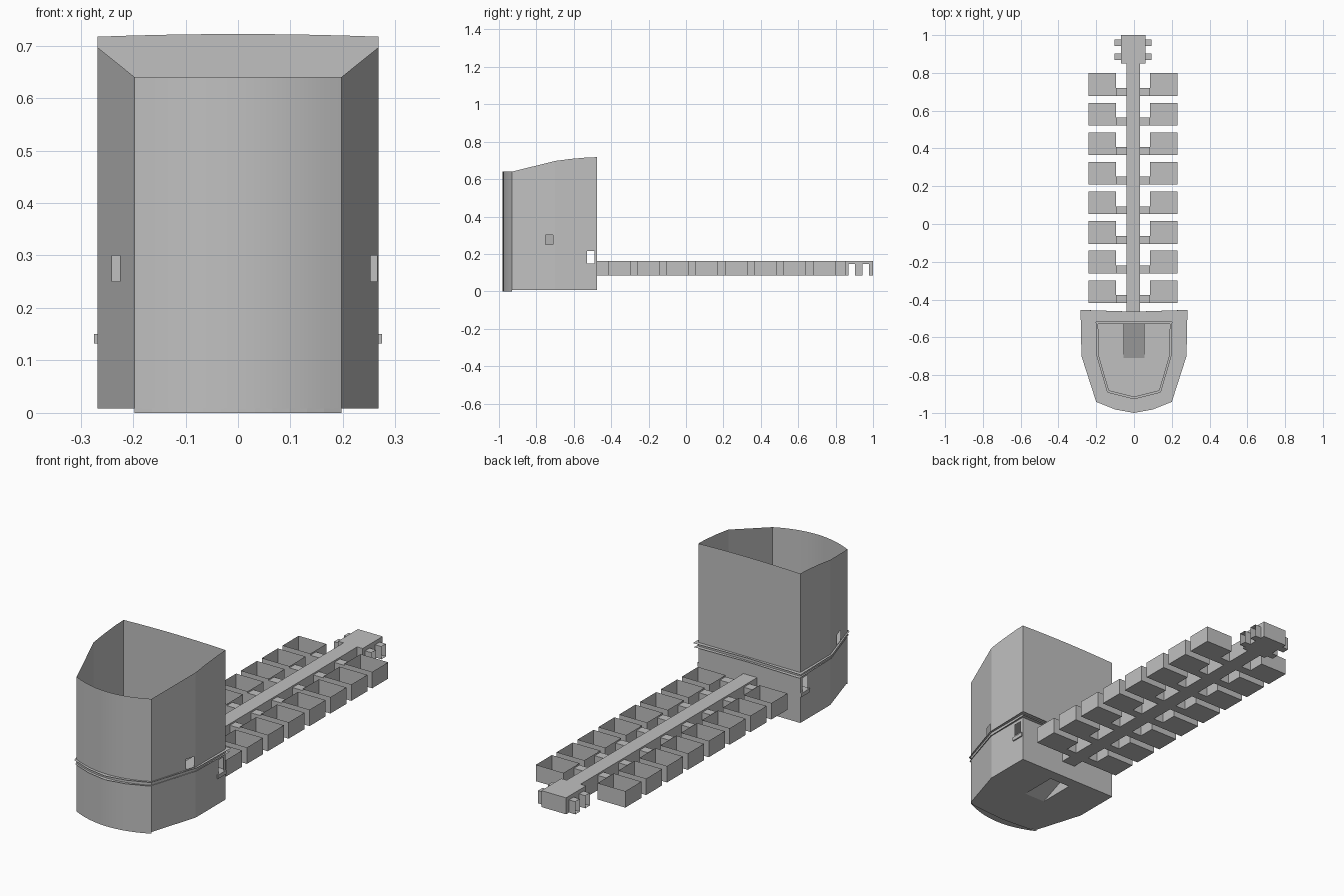
import bpy, bmesh, math

cube = bpy.data.objects.get("Cube")
if cube:
    bpy.data.objects.remove(cube, do_unlink=True)

GREY = (0.53, 0.53, 0.53, 1.0)
mat = bpy.data.materials.new("plain_grey")
mat.use_nodes = True
mat.diffuse_color = GREY
mat.node_tree.nodes["Principled BSDF"].inputs["Base Color"].default_value = GREY

CX = -0.005          # axis of the cell wing
LOW, HIGH = 0.085, 0.163


def finish(name, bm, smooth=False):
    bmesh.ops.remove_doubles(bm, verts=bm.verts[:], dist=0.0005)
    bmesh.ops.recalc_face_normals(bm, faces=bm.faces[:])
    mesh = bpy.data.meshes.new(name)
    bm.to_mesh(mesh)
    bm.free()
    mesh.materials.append(mat)
    obj = bpy.data.objects.new(name, mesh)
    bpy.context.collection.objects.link(obj)
    if smooth:
        bpy.ops.object.select_all(action='DESELECT')
        obj.select_set(True)
        bpy.context.view_layer.objects.active = obj
        bpy.ops.object.shade_smooth_by_angle(angle=math.radians(15))
    return obj


def poly(bm, pts):
    return bm.faces.new([bm.verts.new(p) for p in pts])


def box(bm, x0, x1, y0, y1, z0, z1, skip=""):
    """Box whose sides listed in skip (w e s n b t) are left open."""
    sides = {
        "w": [(x0, y0, z0), (x0, y0, z1), (x0, y1, z1), (x0, y1, z0)],
        "e": [(x1, y0, z0), (x1, y1, z0), (x1, y1, z1), (x1, y0, z1)],
        "s": [(x0, y0, z0), (x1, y0, z0), (x1, y0, z1), (x0, y0, z1)],
        "n": [(x0, y1, z0), (x0, y1, z1), (x1, y1, z1), (x1, y1, z0)],
        "b": [(x0, y0, z0), (x0, y1, z0), (x1, y1, z0), (x1, y0, z0)],
        "t": [(x0, y0, z1), (x1, y0, z1), (x1, y1, z1), (x0, y1, z1)],
    }
    for key, pts in sides.items():
        if key not in skip:
            poly(bm, pts)


def wall(bm, path, levels, is_hole):
    """Closed thin wall along (x, y, top) points, leaving out hole panels."""
    for a, b in zip(path, path[1:] + path[:1]):
        mx, my = (a[0] + b[0]) / 2, (a[1] + b[1]) / 2
        for i, z0 in enumerate(levels):
            last = i == len(levels) - 1
            za, zb = (a[2], b[2]) if last else (levels[i + 1],) * 2
            if not is_hole(mx, my, (z0 + za) / 2):
                poly(bm, [(a[0], a[1], z0), (b[0], b[1], z0),
                          (b[0], b[1], zb), (a[0], a[1], za)])


def mirrored_sheet(bm, half, z):
    """Flat sheet from a half outline lying on the +x side."""
    for s in (1, -1):
        poly(bm, [(s * x, y, z) for x, y in half])


# Plan of the tall hall: bowed front, tapering flanks, flat back
def front_y(x):
    return -0.98 + 0.05 * (x / 0.197) ** 2


def flank_x(y):
    return 0.268 if y > -0.7 else 0.268 - 0.071 * (-0.7 - y) / 0.23


def top_z(y):
    if y < -0.7:
        return 0.64 + 0.057 * (y + 0.93) / 0.23
    return 0.697 + 0.02 * math.sin((y + 0.7) / 0.225 * math.pi / 2)


flank_ys = [-0.93, -0.84, -0.79, -0.75, -0.71, -0.7, -0.62, -0.53, -0.49, -0.475]
front_xs = [0.197 * i / 6 for i in range(-5, 6)]
back_xs = [0.268 * i / 4 for i in range(3, -4, -1)]
hall = [(x, front_y(x), 0.64) for x in front_xs]
hall += [(flank_x(y), y, top_z(y)) for y in flank_ys]
hall += [(x, -0.475, 0.722 - 0.07 * x * x) for x in back_xs]
hall += [(-flank_x(y), y, top_z(y)) for y in reversed(flank_ys)]


def hall_hole(x, y, z):
    if abs(x) < 0.2 or y > -0.48:
        return False
    door = -0.53 < y < -0.49 and 0.15 < z < 0.215
    span = (-0.75, -0.71) if x > 0 else (-0.84, -0.79)
    window = span[0] < y < span[1] and 0.25 < z < 0.3
    return door or window


bm = bmesh.new()
wall(bm, hall, [0.008, 0.15, 0.215, 0.25, 0.3], hall_hole)
finish("hall_wall", bm, smooth=True)

# Hall floor with the ramp opening
bm = bmesh.new()
bow = [(x, front_y(x)) for x in front_xs if x > -0.001]
half = bow + [(0.197, -0.93), (0.268, -0.7), (0.268, -0.475), (0, -0.475),
              (0, -0.53), (0.055, -0.53), (0.055, -0.71), (0, -0.71)]
mirrored_sheet(bm, half, 0.008)
finish("hall_floor", bm)

# Ramp, its cheeks and the landing to the wing
bm = bmesh.new()
poly(bm, [(-0.055, -0.71, 0.008), (0.055, -0.71, 0.008),
          (0.055, -0.53, LOW), (-0.055, -0.53, LOW)])
for x in (-0.055, 0.055):
    poly(bm, [(x, -0.71, 0.008), (x, -0.53, 0.008), (x, -0.53, LOW)])
poly(bm, [(-0.055, -0.53, LOW), (0.055, -0.53, LOW),
          (0.055, -0.475, LOW), (-0.055, -0.475, LOW)])
finish("entry_ramp", bm)

# Front threshold under the bowed wall
bm = bmesh.new()
lens = bow + [(0.197, -0.93), (0, -0.945)]
mirrored_sheet(bm, lens, 0.0)
for s in (1, -1):
    edge = bow + [(0.197, -0.93)]
    for a, b in zip(edge, edge[1:]):
        poly(bm, [(s * a[0], a[1], 0), (s * b[0], b[1], 0),
                  (s * b[0], b[1], 0.008), (s * a[0], a[1], 0.008)])
finish("front_threshold", bm)

# Gallery: floor sheet and ceiling sheet, both pierced in the middle
outer = [(0, -1.0), (0.1, -0.982), (0.2, -0.942), (0.278, -0.7),
         (0.283, -0.455), (0, -0.464)]
inner = [(0, -0.52), (0.2, -0.52), (0.195, -0.7), (0.14, -0.89), (0, -0.925)]
for name, z, grow in (("gallery_floor", 0.248, 1.0), ("gallery_ceiling", 0.23, 0.95)):
    bm = bmesh.new()
    hole = [(x * grow, -0.7 + (y + 0.7) * grow) for x, y in inner]
    rim = [(x * (0.98 + 0.02 * (grow == 1)), y) for x, y in outer]
    mirrored_sheet(bm, rim + hole, z)
    finish(name, bm)

# Sills of the two side doors
for name, s in (("left_door_sill", 1), ("right_door_sill", -1)):
    bm = bmesh.new()
    x0, x1 = sorted((s * 0.22, s * 0.274))
    box(bm, x0, x1, -0.54, -0.476, 0.132, 0.15)
    finish(name, bm)

# Central corridor of the wing
bm = bmesh.new()
box(bm, CX - 0.036, CX + 0.036, -0.475, 0.85, LOW, HIGH, skip="sn")
finish("corridor", bm)

# Eight pairs of open cells, each joined by a short passage
bm = bmesh.new()
links = bmesh.new()
for row in range(8):
    y = -0.418 + row * 0.1566
    for s in (1, -1):
        x0, x1 = sorted((CX + s * 0.09, CX + s * 0.235))
        box(bm, x0, x1, y, y + 0.12, LOW, HIGH, skip="t")
        x0, x1 = sorted((CX + s * 0.036, CX + s * 0.09))
        box(links, x0, x1, y, y + 0.042, LOW, 0.155, skip="we")
finish("cells", bm)
finish("cell_passages", links)

# End room with two doorways on each side
doors = [(0.868, 0.903), (0.943, 0.978)]
ys = [0.85] + [v for d in doors for v in d] + [1.0]
room = [(CX + 0.065, y, HIGH) for y in ys]
room += [(CX - 0.065, y, HIGH) for y in reversed(ys)]


def room_hole(x, y, z):
    return z < 0.145 and abs(x - CX) > 0.05 and any(a < y < b for a, b in doors)


bm = bmesh.new()
wall(bm, room, [LOW, 0.145], room_hole)
box(bm, CX - 0.065, CX + 0.065, 0.85, 1.0, LOW, HIGH, skip="wesn")
finish("end_room", bm)

# Porches around the end room doorways
bm = bmesh.new()
for s in (1, -1):
    x0, x1 = sorted((CX + s * 0.065, CX + s * 0.098))
    for y0, y1 in doors:
        box(bm, x0, x1, y0, y1, LOW, 0.145, skip="we")
finish("end_porches", bm)
